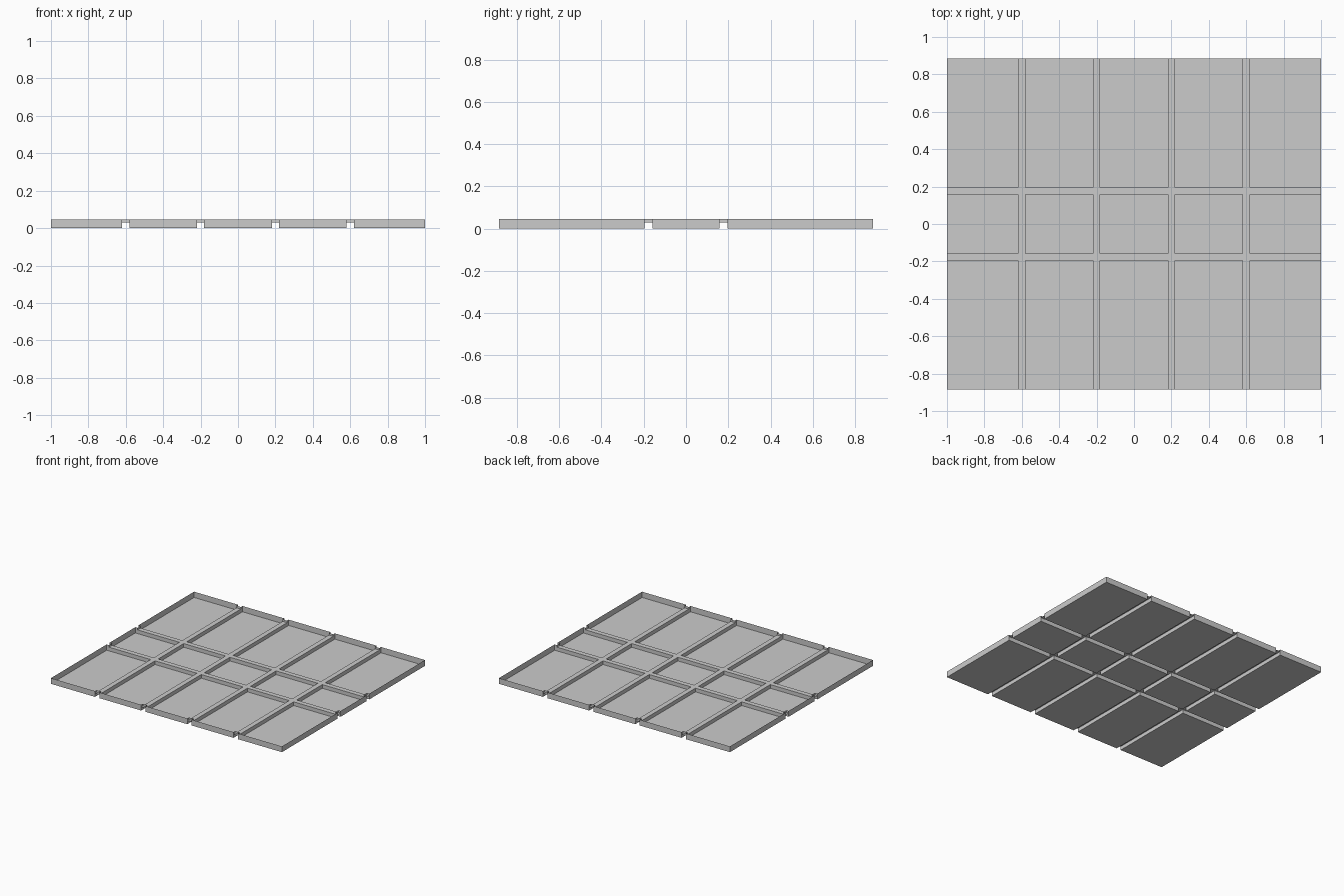
import bpy, bmesh

if "Cube" in bpy.data.objects:
    bpy.data.objects.remove(bpy.data.objects["Cube"])

HX, HY = 1.0, 0.885          # half size of the tray
RIM, RIB = 0.045, 0.029      # rim height, rib height
W, INSET = 0.019, 0.02       # rib half width, depth of the rim recess at each rib
RIBS_X = [-0.6, -0.2, 0.2, 0.6]
RIBS_Y = [-0.177, 0.177]


def spans(half, centres):
    """Split one axis into alternating (start, end, is_rib) strips."""
    edges = [-half] + [c + s * W for c in centres for s in (-1, 1)] + [half]
    return [(a, b, i % 2 == 1) for i, (a, b) in enumerate(zip(edges, edges[1:]))]


def quad(bm, *pts):
    bm.faces.new([bm.verts.new(p) for p in pts])


def wall(bm, p, q, z0, z1):
    quad(bm, (*p, z0), (*q, z0), (*q, z1), (*p, z1))


def finish(name, bm):
    bmesh.ops.remove_doubles(bm, verts=bm.verts, dist=1e-5)
    mesh = bpy.data.meshes.new(name)
    bm.to_mesh(mesh)
    bm.free()
    bpy.context.collection.objects.link(bpy.data.objects.new(name, mesh))


SX, SY = spans(HX, RIBS_X), spans(HY, RIBS_Y)
floor, ribs, rim = bmesh.new(), bmesh.new(), bmesh.new()

# Floor panels, and hollow ribs pressed up between them
for x0, x1, rx in SX:
    for y0, y1, ry in SY:
        rib = rx or ry
        z = RIB if rib else 0
        quad(ribs if rib else floor, (x0, y0, z), (x1, y0, z), (x1, y1, z), (x0, y1, z))
        if not rib:
            if x0 > -HX:
                wall(ribs, (x0, y0), (x0, y1), 0, RIB)
            if x1 < HX:
                wall(ribs, (x1, y1), (x1, y0), 0, RIB)
            if y0 > -HY:
                wall(ribs, (x1, y0), (x0, y0), 0, RIB)
            if y1 < HY:
                wall(ribs, (x0, y1), (x1, y1), 0, RIB)


# Thin rim that steps inwards where each rib meets it
def rim_side(strips, half, place):
    for a, b, rib in strips:
        if not rib:
            wall(rim, place(a, half), place(b, half), 0, RIM)
        else:
            inner = half - INSET
            wall(rim, place(a, inner), place(b, inner), RIB, RIM)
            wall(rim, place(a, half), place(a, inner), RIB, RIM)
            wall(rim, place(b, inner), place(b, half), RIB, RIM)


rim_side(SX, HY, lambda t, d: (t, -d))
rim_side(SX, HY, lambda t, d: (-t, d))
rim_side(SY, HX, lambda t, d: (d, t))
rim_side(SY, HX, lambda t, d: (-d, -t))

finish("floor_panels", floor)
finish("hollow_ribs", ribs)
finish("rim", rim)
